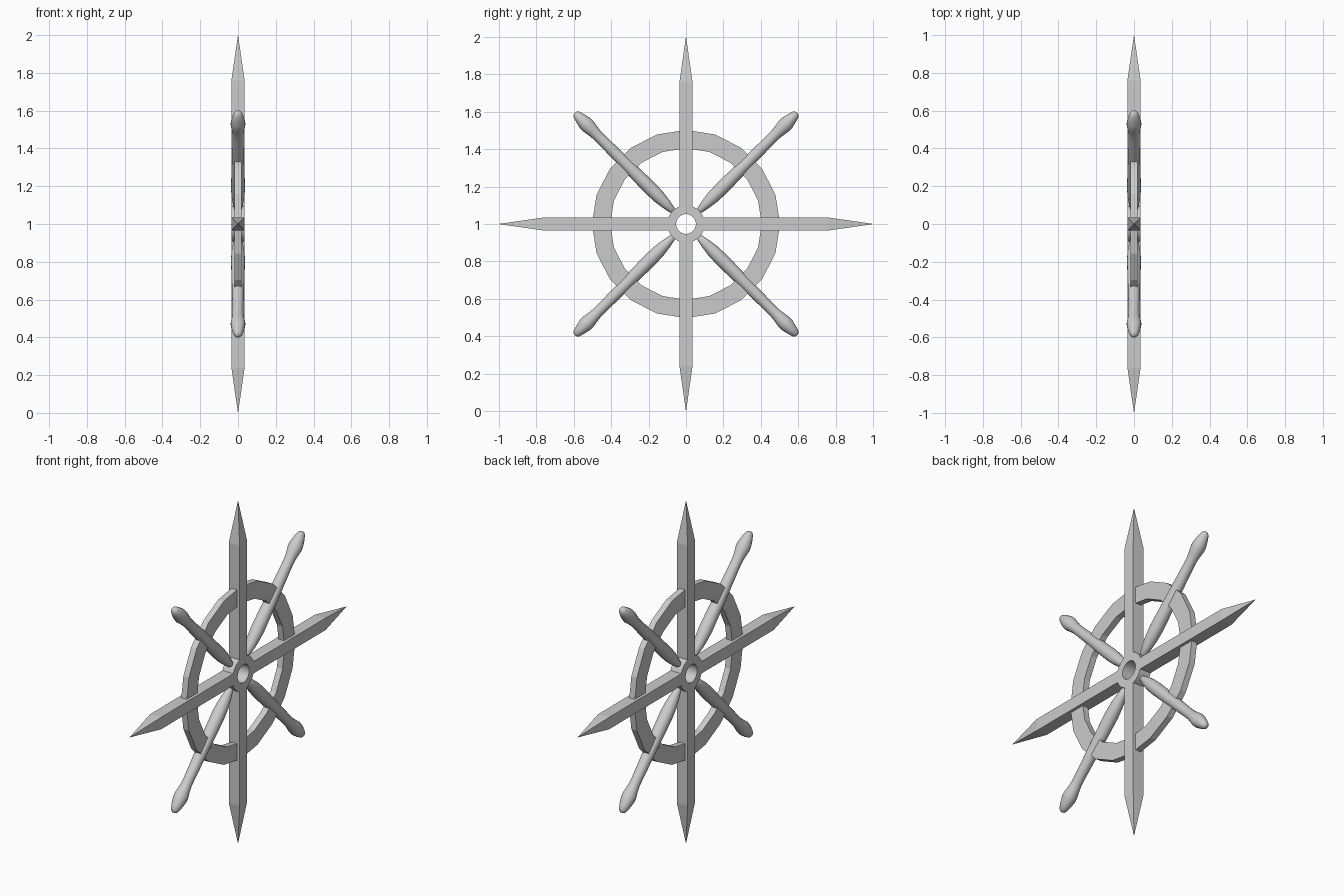
import bpy, bmesh, math
from mathutils import Matrix, Vector

if "Cube" in bpy.data.objects:
    bpy.data.objects.remove(bpy.data.objects["Cube"])

CENTRE = Matrix.Translation((0, 0, 1))


def finish(name, bm, smooth=False):
    bmesh.ops.recalc_face_normals(bm, faces=bm.faces)
    me = bpy.data.meshes.new(name)
    bm.to_mesh(me)
    bm.free()
    ob = bpy.data.objects.new(name, me)
    bpy.context.collection.objects.link(ob)
    if smooth:
        bpy.ops.object.select_all(action='DESELECT')
        ob.select_set(True)
        bpy.context.view_layer.objects.active = ob
        bpy.ops.object.shade_smooth_by_angle(angle=math.radians(40))
    return ob


def ring(name, outer, inner, half, n, smooth=False):
    """Rectangular-section ring around the x axis."""
    bm = bmesh.new()
    section = [(outer, -half), (outer, half), (inner, half), (inner, -half)]
    loops = []
    for i in range(n):
        a = 2 * math.pi * i / n
        loops.append([bm.verts.new((x, r * math.sin(a), 1 + r * math.cos(a)))
                      for r, x in section])
    for i in range(n):
        p, q = loops[i], loops[(i + 1) % n]
        for j in range(4):
            k = (j + 1) % 4
            bm.faces.new((p[j], p[k], q[k], q[j]))
    return finish(name, bm, smooth)


def spoke(name, profile, sides, angle, phase=0.0, smooth=False):
    """Turned bar along z from (radius, distance) pairs, swung about the x axis."""
    bm = bmesh.new()
    loops = []
    for r, d in profile:
        loops.append([bm.verts.new((r * math.cos(phase + 2 * math.pi * i / sides),
                                    r * math.sin(phase + 2 * math.pi * i / sides), d))
                      for i in range(sides)])
    for p, q in zip(loops, loops[1:]):
        for i in range(sides):
            k = (i + 1) % sides
            bm.faces.new((p[i], p[k], q[k], q[i]))
    bm.faces.new(loops[0])
    bm.faces.new(loops[-1])
    bmesh.ops.transform(bm, matrix=CENTRE @ Matrix.Rotation(angle, 4, 'X'), verts=bm.verts)
    return finish(name, bm, smooth)


# Faceted rim and pierced hub
ring("rim", 0.503, 0.405, 0.018, 20)
ring("hub", 0.1, 0.053, 0.035, 32, smooth=True)

# Square pointed spokes and turned diagonal handles
square = 0.035 * math.sqrt(2)
pointed = [(square, 0.075), (square, 0.76), (0.0005, 1.0)]
turned = [(0.010, 0.095), (0.018, 0.105), (0.027, 0.15), (0.034, 0.20), (0.037, 0.26),
          (0.036, 0.33), (0.034, 0.42), (0.031, 0.54), (0.029, 0.63), (0.029, 0.67),
          (0.033, 0.705), (0.039, 0.74), (0.038, 0.765), (0.030, 0.80),
          (0.021, 0.828), (0.012, 0.838), (0.003, 0.841)]
for i in range(4):
    a = i * math.pi / 2
    spoke(f"pointed_spoke_{i + 1}", pointed, 4, a, math.pi / 4)
    spoke(f"turned_handle_{i + 1}", turned, 20, a + math.pi / 4, smooth=True)
